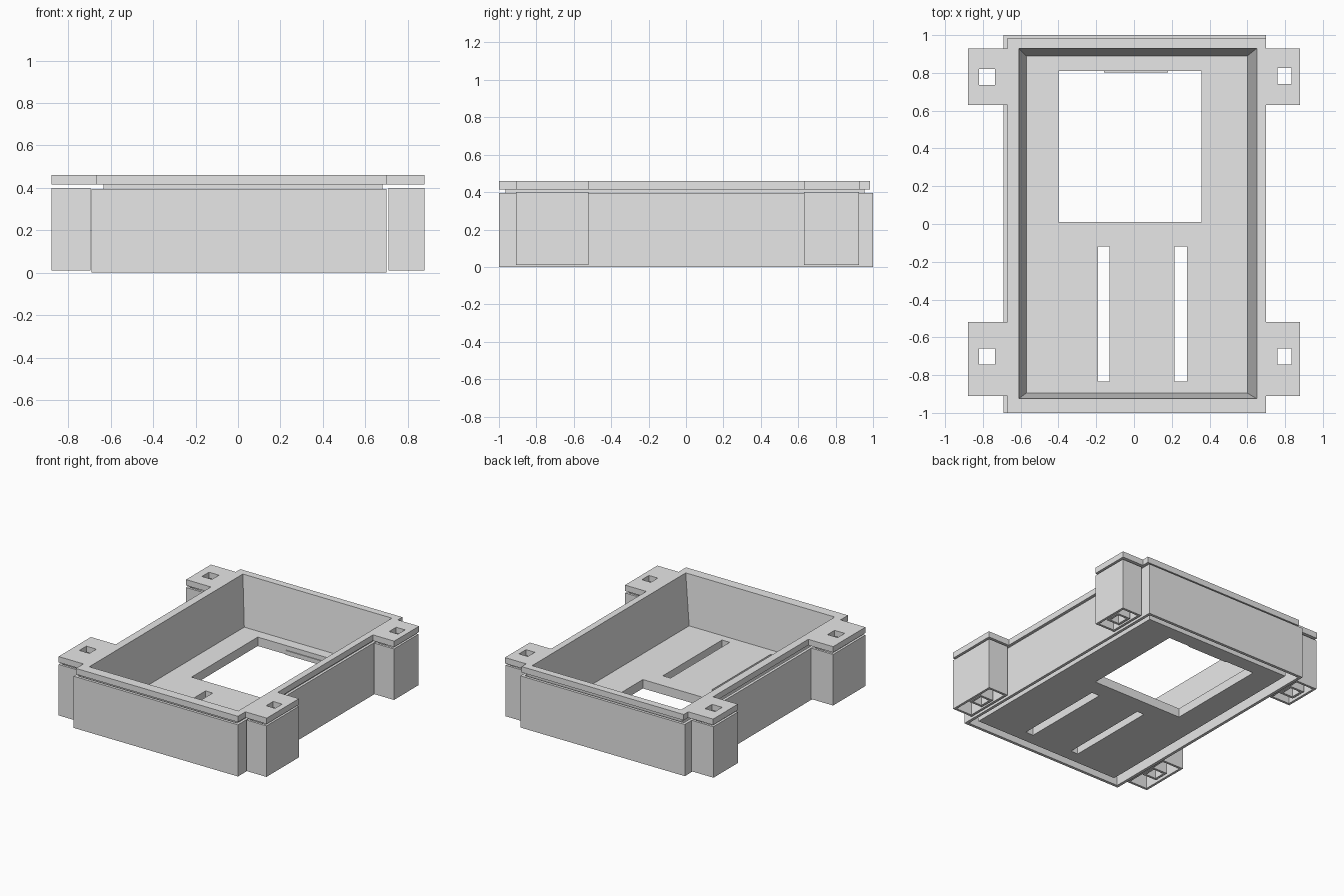
import bpy
import bmesh

cube = bpy.data.objects.get("Cube")
if cube:
    bpy.data.objects.remove(cube, do_unlink=True)

grey = bpy.data.materials.new("light_grey")
grey.use_nodes = True
grey.diffuse_color = (0.8, 0.8, 0.8, 1)
grey.node_tree.nodes["Principled BSDF"].inputs["Base Color"].default_value = (0.8, 0.8, 0.8, 1)


def finish(name, bm):
    bmesh.ops.recalc_face_normals(bm, faces=bm.faces)
    mesh = bpy.data.meshes.new(name)
    bm.to_mesh(mesh)
    bm.free()
    mesh.materials.append(grey)
    obj = bpy.data.objects.new(name, mesh)
    bpy.context.collection.objects.link(obj)
    return obj


def inside(rect, x, y):
    return rect[0] < x < rect[1] and rect[2] < y < rect[3]


def grow(rect, d):
    return (rect[0] - d, rect[1] + d, rect[2] - d, rect[3] + d)


def plate(name, solids, holes, z0, z1):
    """Extrude a union of rectangles (x0, x1, y0, y1) minus rectangular holes."""
    rects = solids + holes
    xs = sorted({v for r in rects for v in r[:2]})
    ys = sorted({v for r in rects for v in r[2:]})
    bm = bmesh.new()
    for xa, xb in zip(xs, xs[1:]):
        for ya, yb in zip(ys, ys[1:]):
            mid = ((xa + xb) / 2, (ya + yb) / 2)
            if any(inside(r, *mid) for r in solids) and not any(inside(r, *mid) for r in holes):
                bm.faces.new([bm.verts.new((x, y, z0))
                              for x, y in ((xa, ya), (xb, ya), (xb, yb), (xa, yb))])
    bmesh.ops.remove_doubles(bm, verts=bm.verts, dist=0.0001)
    top = bmesh.ops.extrude_face_region(bm, geom=bm.faces[:], use_keep_orig=True)["geom"]
    verts = [g for g in top if isinstance(g, bmesh.types.BMVert)]
    bmesh.ops.translate(bm, verts=verts, vec=(0, 0, z1 - z0))
    bmesh.ops.recalc_face_normals(bm, faces=bm.faces)
    bmesh.ops.dissolve_limit(bm, angle_limit=0.01, verts=bm.verts, edges=bm.edges)
    return finish(name, bm)


def ring_shell(name, rings):
    """Closed shell through a loop of rectangles, each (rect, z)."""
    bm = bmesh.new()
    loops = [[bm.verts.new((r[i], r[j], z)) for i, j in ((0, 2), (1, 2), (1, 3), (0, 3))]
             for r, z in rings]
    for a, b in zip(loops, loops[1:] + loops[:1]):
        for k in range(4):
            n = (k + 1) % 4
            bm.faces.new((a[k], a[n], b[n], b[k]))
    return finish(name, bm)


# Key outlines
FLANGE = (-0.67, 0.70, -1.0, 0.985)
SKIRT = (-0.69, 0.70, -1.0, 1.0)
NECK = (-0.635, 0.68, -0.965, 0.955)
CAVITY_TOP = (-0.61, 0.65, -0.925, 0.93)
CAVITY_FLOOR = (-0.57, 0.60, -0.895, 0.89)
FLOOR_EDGE = (-0.60, 0.63, -0.93, 0.92)
TOP, FLANGE_BASE, SKIRT_TOP = 0.46, 0.415, 0.395
FLOOR_TOP, FLOOR_BASE = 0.08, 0.012

# Corner mounts: tab, post and screw hole outlines
mounts = {
    "back_left": ((0.70, 0.88, 0.63, 0.93), (0.71, 0.878, 0.63, 0.925), (0.76, 0.835, 0.74, 0.825)),
    "back_right": ((-0.88, -0.67, 0.63, 0.93), (-0.88, -0.695, 0.63, 0.925), (-0.82, -0.735, 0.735, 0.82)),
    "front_left": ((0.70, 0.88, -0.91, -0.52), (0.71, 0.878, -0.91, -0.52), (0.76, 0.835, -0.745, -0.66)),
    "front_right": ((-0.88, -0.67, -0.91, -0.52), (-0.88, -0.695, -0.91, -0.52), (-0.82, -0.735, -0.745, -0.66)),
}

# Top flange with its four tabs
plate("top_flange", [FLANGE] + [m[0] for m in mounts.values()],
      [NECK] + [m[2] for m in mounts.values()], FLANGE_BASE, TOP)

# Hollow posts with a square screw tube inside
for side, (tab, post, hole) in mounts.items():
    plate(side + "_post", [post], [grow(post, -0.018)], 0.01, 0.40)
    plate(side + "_screw_tube", [grow(hole, 0.018)], [hole], 0.01, 0.40)

# Thin outer skirt
plate("outer_skirt", [SKIRT], [grow(SKIRT, -0.022)], 0, SKIRT_TOP)

# Tapered basin walls
ring_shell("basin_walls", [(NECK, TOP), (NECK, SKIRT_TOP), (FLOOR_EDGE, FLOOR_BASE),
                           (CAVITY_FLOOR, FLOOR_BASE), (CAVITY_FLOOR, FLOOR_TOP),
                           (CAVITY_TOP, TOP)])

# Floor with display window and two long slots
window = (-0.40, 0.358, 0.01, 0.81)
slots = [(-0.19, -0.13, -0.835, -0.12), (0.215, 0.28, -0.835, -0.12)]
plate("basin_floor", [CAVITY_FLOOR], [window] + slots, FLOOR_BASE, FLOOR_TOP)

# Small ledge on the back edge of the window
plate("window_ledge", [(-0.16, 0.18, 0.803, 0.81)], [], FLOOR_BASE, 0.045)
